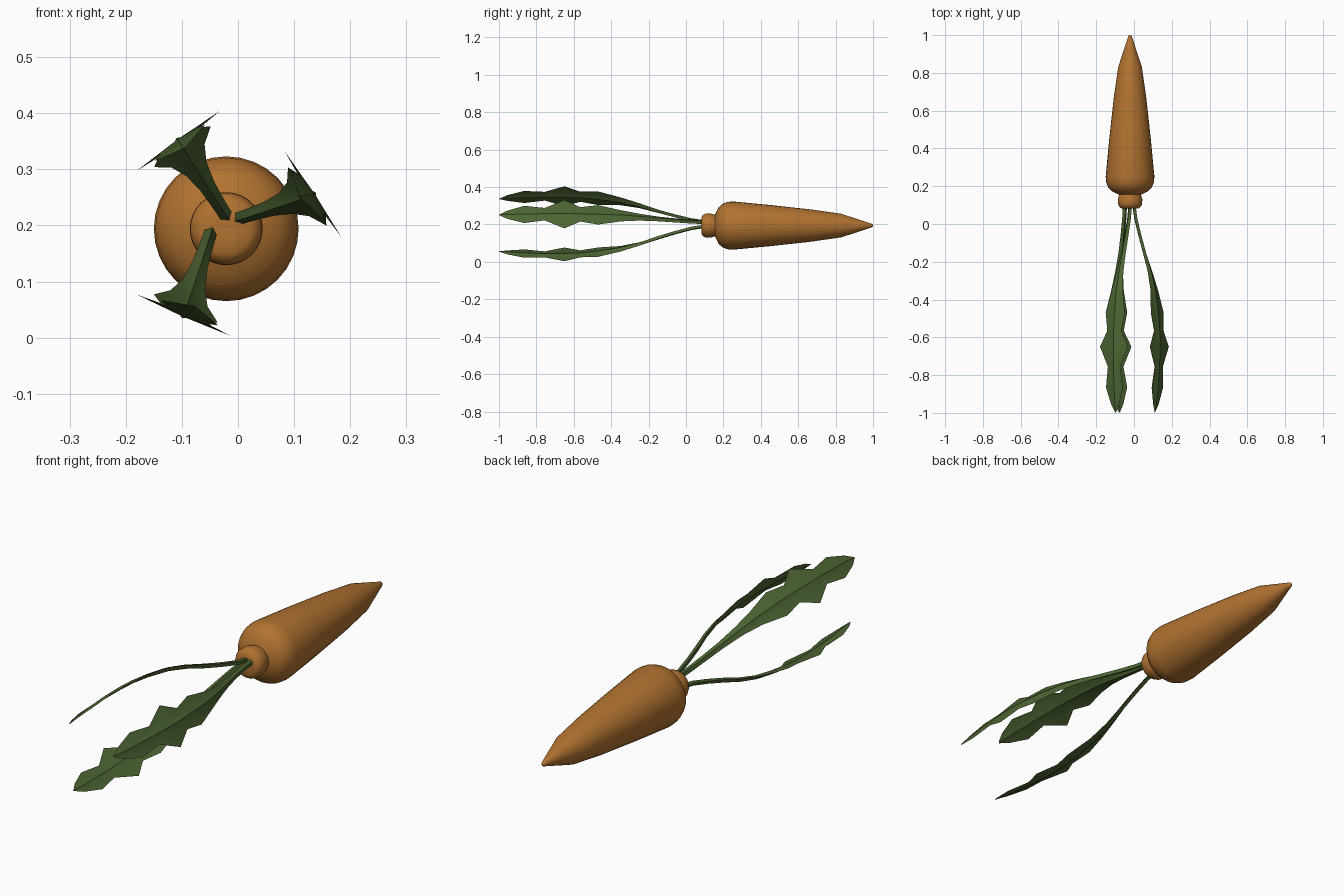
import bpy, bmesh, math
from mathutils import Vector

if "Cube" in bpy.data.objects:
    bpy.data.objects.remove(bpy.data.objects["Cube"])


def material(name, rgb):
    m = bpy.data.materials.new(name)
    m.diffuse_color = (*rgb, 1)
    m.use_nodes = True
    m.node_tree.nodes["Principled BSDF"].inputs["Base Color"].default_value = m.diffuse_color
    return m


orange = material("carrot orange", (0.44, 0.17, 0.03))
green = material("leaf green", (0.075, 0.13, 0.033))


def loft(name, rings, mat, angle):
    """Skin a list of equal-length point rings and close both ends."""
    bm = bmesh.new()
    loops = [[bm.verts.new(p) for p in ring] for ring in rings]
    n = len(loops[0])
    for a, b in zip(loops, loops[1:]):
        for i in range(n):
            j = (i + 1) % n
            bm.faces.new((a[i], a[j], b[j], b[i]))
    bm.faces.new(loops[0])
    bm.faces.new(loops[-1])
    bmesh.ops.recalc_face_normals(bm, faces=bm.faces)
    me = bpy.data.meshes.new(name)
    bm.to_mesh(me)
    bm.free()
    me.materials.append(mat)
    ob = bpy.data.objects.new(name, me)
    bpy.context.collection.objects.link(ob)
    bpy.ops.object.select_all(action='DESELECT')
    ob.select_set(True)
    bpy.context.view_layer.objects.active = ob
    bpy.ops.object.shade_smooth_by_angle(angle=math.radians(angle))
    return ob


# Root with its crown: (y, radius) profile turned around the y axis
CX, CZ, SIDES = -0.021, 0.194, 32
profile = [(0.082, 0.02), (0.083, 0.045), (0.09, 0.056), (0.105, 0.064),
           (0.13, 0.065), (0.147, 0.06), (0.155, 0.058), (0.163, 0.075),
           (0.175, 0.098), (0.195, 0.116), (0.22, 0.126), (0.25, 0.129),
           (0.45, 0.110), (0.67, 0.086), (0.83, 0.063), (0.98, 0.014),
           (0.995, 0.009), (1.0, 0.003)]
turn = [2 * math.pi * i / SIDES for i in range(SIDES)]
loft("root", [[(CX + r * math.cos(a), y, CZ + r * math.sin(a)) for a in turn]
              for y, r in profile], orange, 50)

# Leaves: (y, half width, rib radius, bend 0..1 from stem base to blade)
stations = [(0.10, 0.012, 0.010, 0.0), (0.03, 0.012, 0.010, 0.07),
            (-0.06, 0.013, 0.010, 0.23), (-0.15, 0.015, 0.010, 0.41),
            (-0.25, 0.022, 0.009, 0.63), (-0.35, 0.036, 0.008, 0.80),
            (-0.47, 0.062, 0.007, 0.92), (-0.565, 0.046, 0.006, 0.98),
            (-0.65, 0.091, 0.006, 1.0), (-0.755, 0.040, 0.005, 1.0),
            (-0.865, 0.055, 0.004, 0.97), (-0.955, 0.026, 0.003, 0.93),
            (-0.993, 0.005, 0.002, 0.90)]


def leaf(name, base, blade, across, tip_shift):
    base, blade = Vector(base), Vector(blade)      # (x, z) positions
    u = Vector(across).normalized()                # width direction
    v = Vector((-u.y, u.x))                        # thickness direction
    rings = []
    for y, w, r, s in stations:
        c = base.lerp(blade, s)
        if y < -0.65:
            c.x += tip_shift * (y + 0.65) / -0.35
        k = min(r, w * 0.5)
        section = [(-w, 0), (-k, .45 * r), (0, r), (k, .45 * r),
                   (w, 0), (k, -.45 * r), (0, -r), (-k, -.45 * r)]
        rings.append([(p.x, y, p.y) for p in
                      (c + u * a + v * b for a, b in section)])
    # exact end of the blade lies close to y = -1
    rings.append([(x, -0.998, z) for x, y, z in
                  [tuple(Vector(q).lerp(Vector(rings[-1][0]), 0.5)) for q in rings[-1]]])
    return loft(name, rings, green, 35)


leaf("leaf_upper_left", (-0.020, 0.215), (-0.106, 0.351), (0.150, 0.108), 0.0)
leaf("leaf_right", (0.000, 0.212), (0.134, 0.255), (0.099, -0.150), -0.01)
leaf("leaf_lower_left", (-0.048, 0.190), (-0.097, 0.040), (0.175, -0.077), 0.015)
